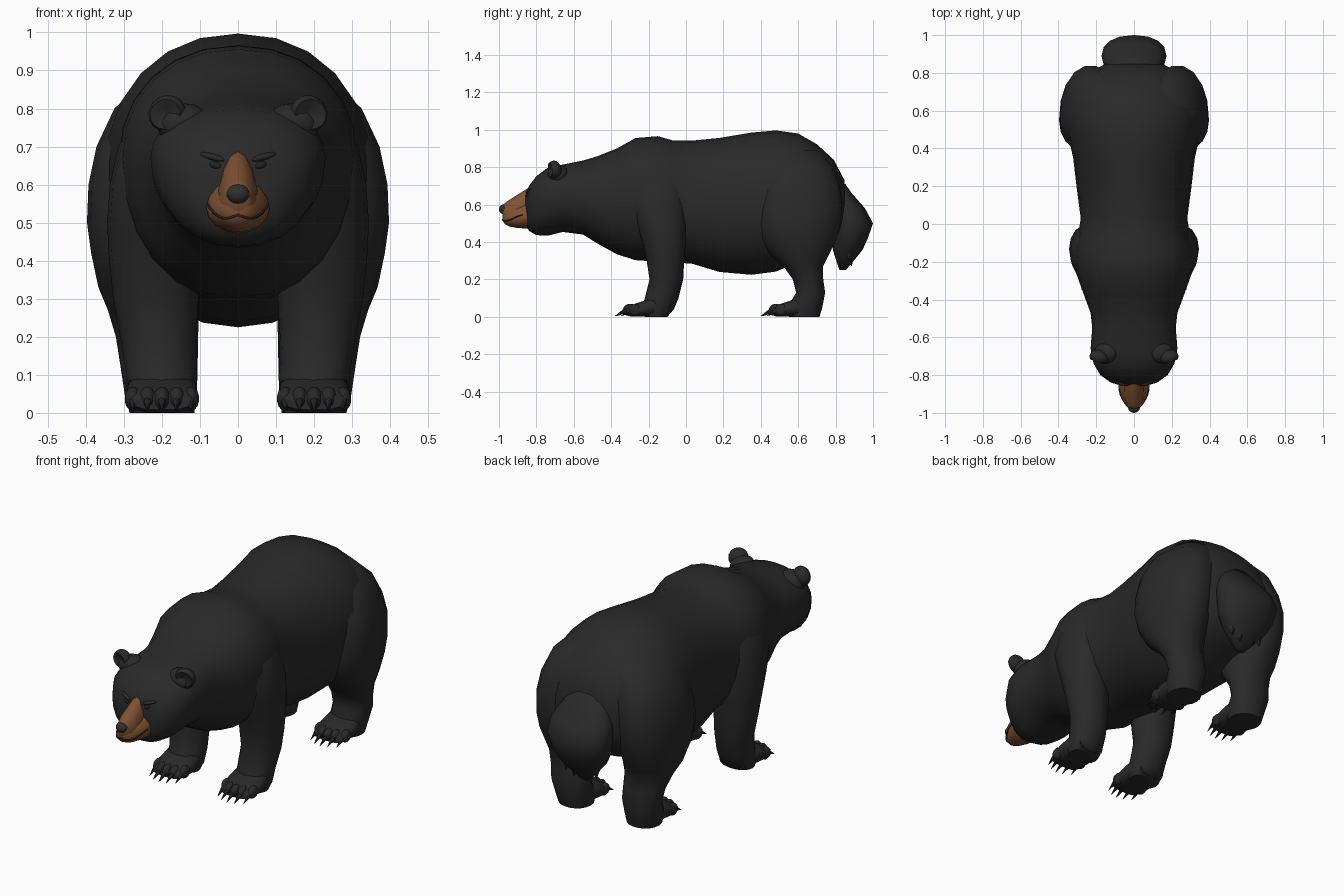
import bpy, bmesh, math
from mathutils import Matrix, Vector
from mathutils.bvhtree import BVHTree


def material(name, rgb):
    m = bpy.data.materials.new(name)
    m.diffuse_color = (*rgb, 1)
    return m


FUR = material("charcoal fur", (0.0225, 0.0225, 0.0225))
BROWN = material("brown muzzle", (0.21, 0.083, 0.031))
NOSE = material("nose grey", (0.028, 0.028, 0.029))
DARK = material("claw black", (0.017, 0.017, 0.017))


def finish(name, bm, mat, angle=60):
    bmesh.ops.recalc_face_normals(bm, faces=bm.faces)
    me = bpy.data.meshes.new(name)
    bm.to_mesh(me)
    bm.free()
    me.materials.append(mat)
    me.shade_smooth()
    me.set_sharp_from_angle(angle=math.radians(angle))
    ob = bpy.data.objects.new(name, me)
    bpy.context.collection.objects.link(ob)
    return ob


def loft(name, axis, rings, mat, n=20, p=2.0):
    """Rings: (position, low, high, half width, centre x, place of widest point)."""
    bm = bmesh.new()
    loops = []
    for r in rings:
        pos, lo, hi, w = r[:4]
        cx = r[4] if len(r) > 4 else 0
        mid = lo + (hi - lo) * (r[5] if len(r) > 5 else 0.5)
        loop = []
        for i in range(n):
            a = math.tau * i / n
            c, s = math.cos(a), math.sin(a)
            c = math.copysign(abs(c) ** (2 / p), c)
            s = math.copysign(abs(s) ** (2 / p), s)
            v = mid + s * ((hi - mid) if s > 0 else (mid - lo))
            x = cx + w * c
            loop.append(bm.verts.new((x, pos, v) if axis == 'Y' else (x, v, pos)))
        loops.append(loop)
    for a, b in zip(loops, loops[1:]):
        for i in range(n):
            j = (i + 1) % n
            bm.faces.new((a[i], a[j], b[j], b[i]))
    bm.faces.new(loops[0])
    bm.faces.new(loops[-1])
    return finish(name, bm, mat)


def blob(name, loc, size, mat, rot=(0, 0, 0), dish=False):
    bm = bmesh.new()
    bmesh.ops.create_uvsphere(bm, u_segments=14, v_segments=10, radius=1,
                              matrix=Matrix.Rotation(math.pi / 2, 4, 'X'))
    if dish:  # hollow the front side
        for v in bm.verts:
            r = math.hypot(v.co.x, v.co.z)
            if v.co.y < 0 and r < 0.75:
                v.co.y = -0.2 - 0.5 * r
    for v in bm.verts:
        v.co = Vector(a * b for a, b in zip(v.co, size))
    for k, ax in zip(rot, 'XYZ'):
        bm.transform(Matrix.Rotation(k, 4, ax))
    bm.transform(Matrix.Translation(loc))
    return finish(name, bm, mat)


def spike(name, base, tip, radius, mat):
    base, tip = Vector(base), Vector(tip)
    d = tip - base
    bm = bmesh.new()
    bmesh.ops.create_cone(bm, segments=6, radius1=radius, radius2=0.001,
                          depth=d.length, cap_ends=True)
    bm.transform(Matrix.Translation((base + tip) / 2)
                 @ d.to_track_quat('Z', 'Y').to_matrix().to_4x4())
    return finish(name, bm, mat)


def front_hit(ob, x, z):
    bm = bmesh.new()
    bm.from_mesh(ob.data)
    hit = BVHTree.FromBMesh(bm).ray_cast(Vector((x, -2, z)), Vector((0, 1, 0)))[0]
    bm.free()
    return hit or Vector((x, -0.86, z))


# Torso, neck and head
body = loft("body", 'Y', [
    (-0.857, 0.49, 0.66, 0.06, 0, 0.5), (-0.84, 0.46, 0.70, 0.122, 0, 0.55),
    (-0.80, 0.437, 0.752, 0.178, 0, 0.6), (-0.74, 0.434, 0.797, 0.214, 0, 0.62),
    (-0.66, 0.454, 0.814, 0.23, 0, 0.6), (-0.55, 0.44, 0.836, 0.221, 0, 0.55),
    (-0.47, 0.39, 0.86, 0.23, 0, 0.55), (-0.37, 0.335, 0.90, 0.267, 0, 0.56),
    (-0.27, 0.303, 0.956, 0.303, 0, 0.56), (-0.15, 0.295, 0.966, 0.313, 0, 0.55),
    (-0.07, 0.29, 0.943, 0.298, 0, 0.53), (0.03, 0.285, 0.942, 0.282),
    (0.18, 0.24, 0.957, 0.302), (0.35, 0.225, 0.985, 0.322),
    (0.48, 0.242, 0.997, 0.352), (0.60, 0.29, 0.98, 0.346),
    (0.70, 0.33, 0.923, 0.315), (0.79, 0.38, 0.84, 0.26),
    (0.848, 0.46, 0.73, 0.15)], FUR, n=24, p=2.15)

# Tail: broad hanging pad with ragged tufts
loft("tail", 'Z', [
    (0.25, 0.82, 0.855, 0.025), (0.31, 0.80, 0.905, 0.08),
    (0.36, 0.785, 0.945, 0.125), (0.42, 0.78, 0.972, 0.157),
    (0.50, 0.78, 1.0, 0.172), (0.58, 0.78, 0.957, 0.166),
    (0.66, 0.77, 0.887, 0.12), (0.71, 0.78, 0.852, 0.06)], FUR, n=16, p=2.25)
for x, y, z in ((-0.09, 0.88, 0.29), (-0.04, 0.885, 0.27), (0.04, 0.885, 0.27), (0.09, 0.88, 0.29)):
    spike("tail_tuft", (x * 0.9, y - 0.01, z + 0.08), (x, y, z), 0.035, FUR)

# Muzzle: narrow bridge over wider lips
loft("muzzle_bridge", 'Y', [
    (-0.815, 0.50, 0.70, 0.045, 0, 0.25), (-0.85, 0.50, 0.685, 0.052, 0, 0.25),
    (-0.89, 0.50, 0.66, 0.055, 0, 0.3), (-0.93, 0.50, 0.635, 0.05, 0, 0.35),
    (-0.96, 0.51, 0.615, 0.04, 0, 0.4), (-0.98, 0.53, 0.598, 0.028)],
    BROWN, n=16, p=2.0)
lips = loft("muzzle_lips", 'Y', [
    (-0.815, 0.47, 0.625, 0.084, 0, 0.45), (-0.86, 0.473, 0.615, 0.083, 0, 0.45),
    (-0.90, 0.475, 0.60, 0.073, 0, 0.45), (-0.94, 0.482, 0.585, 0.055, 0, 0.45),
    (-0.968, 0.495, 0.57, 0.038, 0, 0.45), (-0.98, 0.515, 0.56, 0.02)],
    BROWN, n=16, p=1.9)
blob("nose", (0, -0.974, 0.575), (0.031, 0.026, 0.026), NOSE)

# Mouth line laid on the lips
path = [(-0.078, 0.548), (-0.07, 0.535), (-0.06, 0.524), (-0.048, 0.516),
        (-0.035, 0.511), (-0.025, 0.512), (-0.015, 0.515), (0, 0.52)]
path += [(-x, z) for x, z in path[-2::-1]]
curve = bpy.data.curves.new("mouth", 'CURVE')
curve.dimensions = '3D'
curve.bevel_depth = 0.0035
curve.bevel_resolution = 1
line = curve.splines.new('POLY')
line.points.add(len(path) - 1)
for pt, (x, z) in zip(line.points, path):
    pt.co = (*(front_hit(lips, x, z) + Vector((x * 0.02, -0.002, 0))), 1)
curve.materials.append(DARK)
bpy.context.collection.objects.link(bpy.data.objects.new("mouth", curve))

for s, side in ((-1, "left"), (1, "right")):
    # Ears, eyes and brows
    blob("ear_" + side, (s * 0.186, -0.705, 0.787), (0.052, 0.038, 0.048), FUR,
         (0.1, s * 0.5, s * 0.3), dish=True)
    blob("ear_base_" + side, (s * 0.15, -0.685, 0.765), (0.065, 0.055, 0.045), FUR, (0, s * 0.4, 0))
    blob("eye_" + side, front_hit(body, s * 0.06, 0.651), (0.016, 0.007, 0.009), DARK,
         (0, -s * 0.25, s * 0.3))
    blob("brow_" + side, front_hit(body, s * 0.068, 0.673) + Vector((0, 0.003, 0)),
         (0.036, 0.013, 0.009), FUR, (0, -s * 0.25, s * 0.4))

    # Front leg
    loft("front_leg_" + side, 'Z', [(z, a, b, w, s * c) for z, a, b, w, c in (
        (0.0, -0.22, -0.10, 0.08, 0.20), (0.04, -0.24, -0.065, 0.092, 0.20),
        (0.10, -0.22, -0.04, 0.093, 0.20), (0.20, -0.195, -0.015, 0.10, 0.21),
        (0.30, -0.21, -0.01, 0.112, 0.216), (0.40, -0.235, 0.0, 0.115, 0.224),
        (0.50, -0.27, 0.005, 0.118, 0.226), (0.60, -0.31, 0.005, 0.117, 0.22),
        (0.70, -0.31, 0.0, 0.112, 0.203), (0.80, -0.27, -0.03, 0.09, 0.17))],
        FUR, n=16, p=2.1)

    # Hind leg with heavy thigh, fullest toward its front
    loft("hind_leg_" + side, 'Z', [(z, a, b, w, s * c, k) for z, a, b, w, c, k in (
        (0.0, 0.55, 0.715, 0.085, 0.20, 0.5), (0.05, 0.54, 0.73, 0.095, 0.203, 0.5),
        (0.13, 0.588, 0.745, 0.102, 0.208, 0.5), (0.20, 0.57, 0.735, 0.108, 0.213, 0.5),
        (0.27, 0.52, 0.735, 0.12, 0.222, 0.48), (0.33, 0.45, 0.765, 0.137, 0.23, 0.45),
        (0.42, 0.395, 0.81, 0.15, 0.236, 0.4), (0.50, 0.378, 0.83, 0.16, 0.237, 0.38),
        (0.60, 0.376, 0.84, 0.163, 0.23, 0.37), (0.70, 0.39, 0.825, 0.165, 0.207, 0.38),
        (0.80, 0.43, 0.79, 0.155, 0.17, 0.42), (0.89, 0.48, 0.71, 0.13, 0.10, 0.5))],
        FUR, n=18, p=2.15)

    # Paws with toes and claws
    for part, dy in (("front", 0), ("hind", 0.78)):
        cx = s * 0.2
        loft(f"{part}_paw_{side}", 'Y', [
            (dy - 0.32, 0.008, 0.045, 0.075, cx), (dy - 0.29, 0, 0.065, 0.092, cx),
            (dy - 0.23, 0, 0.085, 0.097, cx), (dy - 0.17, 0, 0.11, 0.094, cx),
            (dy - 0.10, 0, 0.075, 0.075, cx)], FUR, n=14, p=2.6)
        for i in range(-2, 3):
            x = cx + i * 0.038
            y = dy - 0.303 + 0.008 * i * i
            blob(f"{part}_toe_{side}", (x, y, 0.037), (0.022, 0.034, 0.032), FUR)
            spike(f"{part}_claw_{side}", (x, y - 0.018, 0.036), (x, y - 0.077, 0.004), 0.013, DARK)
